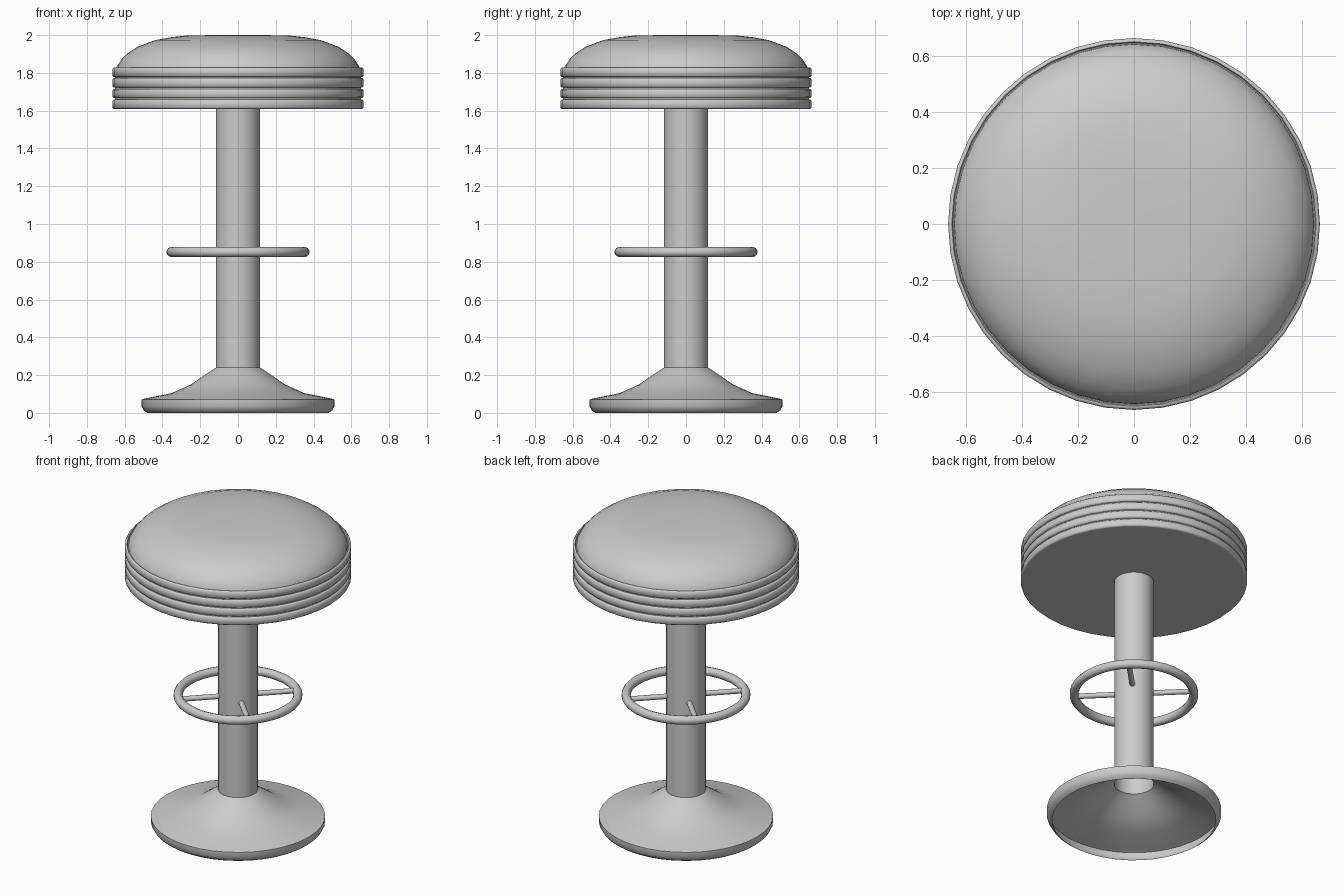
import bpy, bmesh, math
from mathutils import Matrix, Vector

cube = bpy.data.objects.get("Cube")
if cube:
    bpy.data.objects.remove(cube)

grey = bpy.data.materials.new("light_grey")
grey.use_nodes = True
grey.diffuse_color = (0.6, 0.6, 0.6, 1)
grey.node_tree.nodes["Principled BSDF"].inputs["Base Color"].default_value = (0.6, 0.6, 0.6, 1)


def finish(name, bm, angle=35):
    """Turn a bmesh into a smooth-shaded object with sharp creases."""
    mesh = bpy.data.meshes.new(name)
    bm.to_mesh(mesh)
    bm.free()
    mesh.materials.append(grey)
    obj = bpy.data.objects.new(name, mesh)
    bpy.context.collection.objects.link(obj)
    bpy.ops.object.select_all(action='DESELECT')
    obj.select_set(True)
    bpy.context.view_layer.objects.active = obj
    bpy.ops.object.shade_smooth_by_angle(angle=math.radians(angle))
    return obj


def lathe(name, profile, sides=40, angle=35):
    """Spin an (r, z) profile, listed from bottom to top, around z."""
    bm = bmesh.new()
    verts = [bm.verts.new((r, 0, z)) for r, z in profile]
    edges = [bm.edges.new(pair) for pair in zip(verts, verts[1:])]
    bmesh.ops.spin(bm, geom=verts + edges, cent=(0, 0, 0), axis=(0, 0, 1),
                   angle=math.tau, steps=sides)
    bmesh.ops.remove_doubles(bm, verts=bm.verts, dist=0.0005)
    bmesh.ops.recalc_face_normals(bm, faces=bm.faces)
    return finish(name, bm, angle)


# Flared base, hollow underneath
lathe("base", [(0.48, 0), (0.498, 0.012), (0.512, 0.035), (0.512, 0.07),
               (0.49, 0.077), (0.35, 0.105), (0.25, 0.15), (0.17, 0.205), (0.116, 0.24)])

# Tubular column, open at the bottom
lathe("column", [(0.116, 0.24), (0.116, 1.615)])

# Seat band: four rounded ribs with narrow grooves between them
bottom, pitch, rib, bevel = 1.61, 0.0565, 0.049, 0.007
band = [(0, bottom)]
for i in range(4):
    z = bottom + i * pitch
    band += [(0.652, z), (0.665 - bevel, z), (0.665, z + bevel),
             (0.665, z + rib - bevel), (0.665 - bevel, z + rib), (0.652, z + rib)]
band += [(0.648, 1.82), (0, 1.82)]
lathe("seat_band", band, angle=50)

# Domed cushion
lathe("cushion", [(0.645, 1.815), (0.642, 1.835), (0.618, 1.871), (0.588, 1.902), (0.535, 1.937),
                  (0.44, 1.973), (0.36, 1.988), (0.28, 1.997), (0.14, 2.0), (0, 2.0)])

# Foot ring
ring_radius, ring_z, tube = 0.352, 0.852, 0.027
lathe("foot_ring", [(ring_radius + tube * math.cos(a), ring_z + tube * math.sin(a))
                    for a in (math.tau * (k + 0.5) / 10 for k in range(11))], angle=50)

# Four diagonal spokes joining the ring to the column
bm = bmesh.new()
for k in range(4):
    turn = Matrix.Rotation(math.radians(45 + 90 * k), 4, 'Z')
    place = Matrix.Translation(Vector((0.225, 0, ring_z))) @ Matrix.Rotation(math.pi / 2, 4, 'Y')
    bmesh.ops.create_cone(bm, cap_ends=True, segments=12, radius1=0.016, radius2=0.016,
                          depth=0.25, matrix=turn @ place)
finish("foot_ring_spokes", bm)
